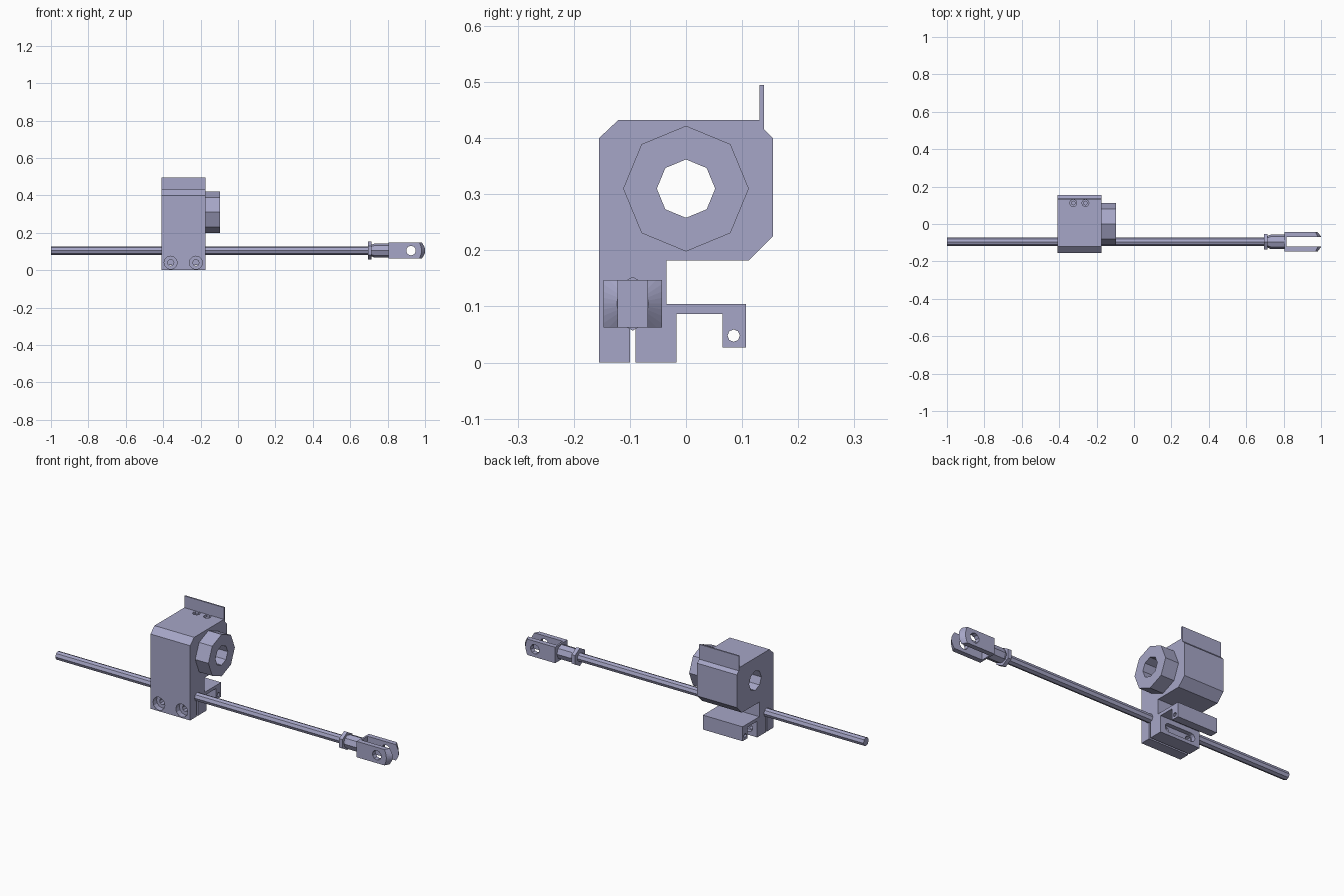
import bpy, bmesh, math

if "Cube" in bpy.data.objects:
    bpy.data.objects.remove(bpy.data.objects["Cube"], do_unlink=True)

mat = bpy.data.materials.new("lavender grey")
COLOUR = (0.38, 0.38, 0.57, 1)
mat.diffuse_color = COLOUR
mat.use_nodes = True
mat.node_tree.nodes["Principled BSDF"].inputs["Base Color"].default_value = COLOUR

PLACE = {"x": lambda a, b, t: (t, a, b),
         "y": lambda a, b, t: (a, t, b),
         "z": lambda a, b, t: (a, b, t)}


def ngon(ca, cb, r, n=8):
    """Regular polygon with a corner at the top."""
    return [(ca + r * math.sin(2 * math.pi * i / n),
             cb + r * math.cos(2 * math.pi * i / n)) for i in range(n)]


def rect(a0, a1, b0, b1):
    return [(a0, b0), (a1, b0), (a1, b1), (a0, b1)]


def prism(name, axis, lo, hi, profile, end_profile=None):
    """Extrude a profile along an axis, optionally tapering to a second one."""
    bm = bmesh.new()
    put = PLACE[axis]
    v0 = [bm.verts.new(put(a, b, lo)) for a, b in profile]
    v1 = [bm.verts.new(put(a, b, hi)) for a, b in (end_profile or profile)]
    n = len(v0)
    bm.faces.new(v0)
    bm.faces.new(v1[::-1])
    for i in range(n):
        j = (i + 1) % n
        bm.faces.new((v0[j], v0[i], v1[i], v1[j]))
    bmesh.ops.recalc_face_normals(bm, faces=bm.faces[:])
    me = bpy.data.meshes.new(name)
    bm.to_mesh(me)
    bm.free()
    me.materials.append(mat)
    ob = bpy.data.objects.new(name, me)
    bpy.context.collection.objects.link(ob)
    return ob


def cut(ob, cutter, operation="DIFFERENCE"):
    """Apply a boolean and discard the cutter."""
    mod = ob.modifiers.new("cut", "BOOLEAN")
    mod.operation, mod.solver, mod.object = operation, "EXACT", cutter
    bpy.context.view_layer.objects.active = ob
    bpy.ops.object.modifier_apply(modifier=mod.name)
    bpy.data.objects.remove(cutter, do_unlink=True)


X0, X1 = -0.41, -0.175          # block ends
RY, RZ = -0.095, 0.105          # rod axis

# Clamp block: side outline with split leg, rear hook and upright fin
outline = [(-0.155, 0), (-0.1, 0), (-0.1, 0.1), (-0.09, 0.1), (-0.09, 0),
           (-0.017, 0), (-0.017, 0.087), (0.065, 0.087), (0.065, 0.027),
           (0.107, 0.027), (0.107, 0.104), (-0.035, 0.104), (-0.035, 0.182),
           (0.112, 0.182), (0.155, 0.225), (0.155, 0.4), (0.139, 0.416),
           (0.139, 0.495), (0.131, 0.495), (0.131, 0.432),
           (-0.121, 0.432), (-0.155, 0.4)]
block = prism("clamp_block", "x", X0, X1, outline)
cut(block, prism("bore", "x", -0.5, 0, ngon(0, 0.31, 0.052)))
cut(block, prism("hook_hole", "x", -0.5, 0, ngon(0.085, 0.048, 0.011)))

# Rounded recess behind the leg
cx0, cx1, cz, r = -0.36, -0.225, 0.04, 0.022
slot = [(cx1 + r * math.sin(k * math.pi / 6), cz + r * math.cos(k * math.pi / 6)) for k in range(7)]
slot += [(cx0 - r * math.sin(k * math.pi / 6), cz - r * math.cos(k * math.pi / 6)) for k in range(7)]
cut(block, prism("recess", "y", -0.04, 0.0, slot))

# Counterbored clamp screw holes in the front
for x in (cx0, cx1):
    cut(block, prism("counterbore", "y", -0.2, -0.125, ngon(x, cz, 0.035, 12)))
    cut(block, prism("screw_hole", "y", -0.13, -0.03, ngon(x, cz, 0.017)))

# Two small stepped holes in the top
for x in (-0.325, -0.26):
    cut(block, prism("top_recess", "z", 0.42, 0.46, ngon(x, 0.112, 0.019)))
    cut(block, prism("top_hole", "z", 0.37, 0.43, ngon(x, 0.112, 0.01)))

# Round boss on the side
boss = prism("boss", "x", X1 - 0.005, -0.097, ngon(0, 0.31, 0.112))
cut(boss, prism("bore", "x", -0.5, 0, ngon(0, 0.31, 0.052)))

# Rod with lock nut
prism("rod", "x", -1.0, 0.76, ngon(RY, RZ, 0.0225))
prism("lock_nut", "x", 0.695, 0.715, ngon(RY, RZ, 0.048, 6))

# Fork end: neck, then a slotted head with a conical tip
prism("fork_neck_taper", "x", 0.714, 0.73, ngon(RY, RZ, 0.031), ngon(RY, RZ, 0.038))
prism("fork_neck", "x", 0.73, 0.806, ngon(RY, RZ, 0.038))
fork = prism("fork_head", "x", 0.805, 1.01, rect(-0.147, -0.043, 0.0625, 0.1475))
cut(fork, prism("tip_cone", "x", 0.78, 1.0, ngon(RY, RZ, 0.314, 32), ngon(RY, RZ, 0.028, 32)), "INTERSECT")
cut(fork, prism("fork_slot", "x", 0.815, 1.05, rect(-0.121, -0.069, 0, 0.2)))
cut(fork, prism("pin_hole", "y", -0.2, 0.0, ngon(0.925, RZ, 0.026, 10)))
